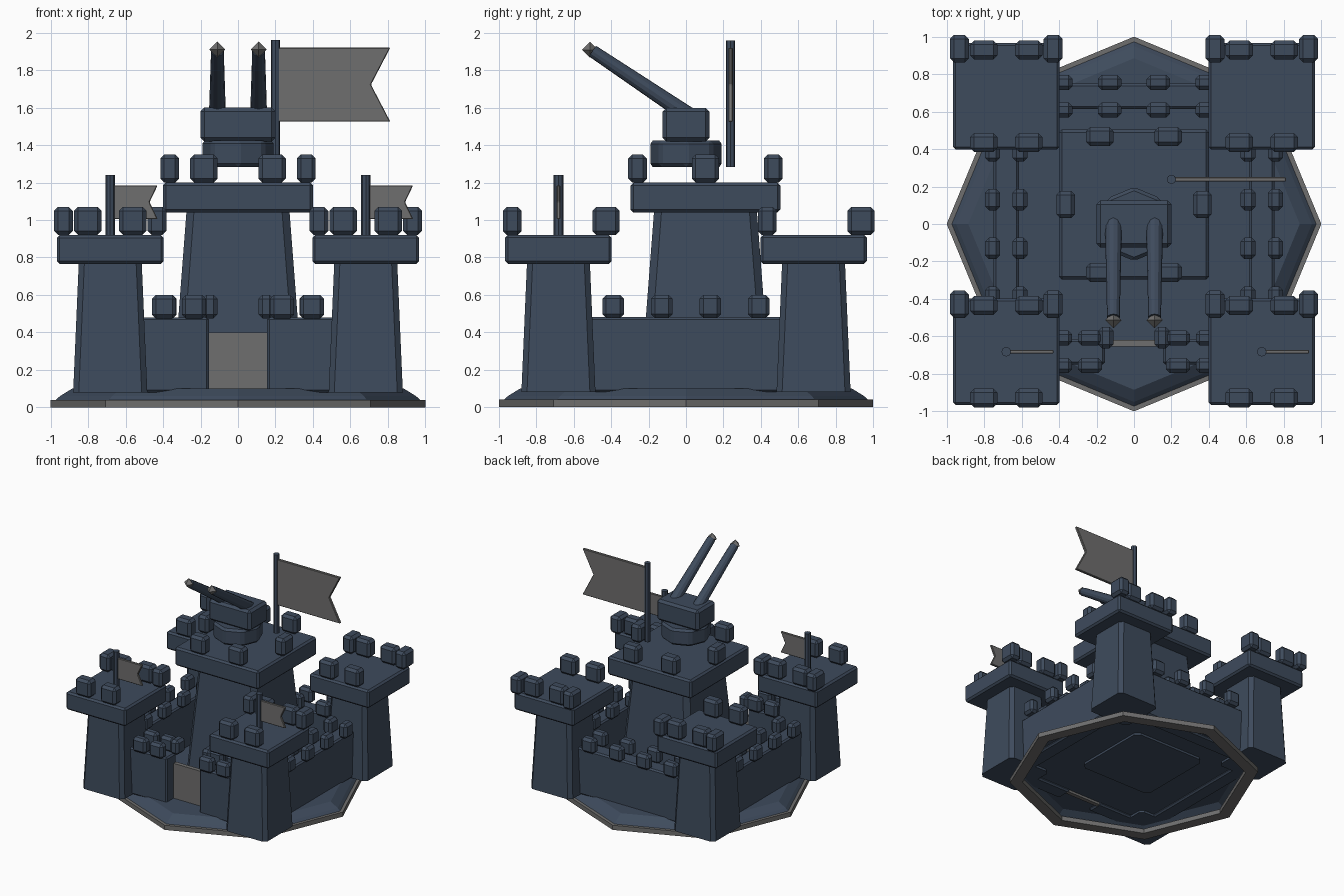
import bpy, bmesh, math
from mathutils import Matrix, Vector

if "Cube" in bpy.data.objects:
    bpy.data.objects.remove(bpy.data.objects["Cube"])


def material(name, rgb):
    m = bpy.data.materials.new(name)
    m.diffuse_color = (*rgb, 1)
    m.use_nodes = True
    m.node_tree.nodes["Principled BSDF"].inputs["Base Color"].default_value = m.diffuse_color
    return m


BLUE = material("slate blue stone", (0.048, 0.070, 0.108))
GREY = material("neutral grey", (0.159, 0.158, 0.156))


def finish(bm, name, mat):
    bmesh.ops.recalc_face_normals(bm, faces=bm.faces[:])
    me = bpy.data.meshes.new(name)
    bm.to_mesh(me)
    bm.free()
    me.materials.append(mat)
    ob = bpy.data.objects.new(name, me)
    bpy.context.collection.objects.link(ob)
    return ob


def bevel(bm, width, uprights_only=False):
    if not width:
        return
    edges = [e for e in bm.edges if not uprights_only
             or abs(e.verts[0].co.z - e.verts[1].co.z) > 0.1]
    bmesh.ops.bevel(bm, geom=edges, offset=width, segments=1,
                    affect='EDGES', clamp_overlap=True)


def block(name, cx, cy, w, d, z, edge=0.015, taper=1.0, uprights=False, mat=BLUE):
    """Chamfered box centred in plan; z is (bottom, top), taper scales the top."""
    bm = bmesh.new()
    bmesh.ops.create_cube(bm, size=1)
    for v in bm.verts:
        top = v.co.z > 0
        k = taper if top else 1
        v.co = Vector((cx + v.co.x * w * k, cy + v.co.y * d * k, z[1] if top else z[0]))
    bevel(bm, edge, uprights)
    return finish(bm, name, mat)


def merlon(name, cx, cy, w, d, z):
    return block(name, cx, cy, w, d, z, edge=0.021)


def rod(name, a, b, r1, r2, sides, mat=BLUE, edge=0):
    """Cylinder or cone between two points."""
    a, b = Vector(a), Vector(b)
    bm = bmesh.new()
    bmesh.ops.create_cone(bm, cap_ends=True, segments=sides, radius1=r1,
                          radius2=r2, depth=(b - a).length)
    bevel(bm, edge)
    rot = Vector((0, 0, 1)).rotation_difference(b - a).to_matrix().to_4x4()
    bm.transform(Matrix.Translation((a + b) / 2) @ rot)
    return finish(bm, name, mat)


def lathe(name, profile, mat, ring, sides=8):
    """Revolve (radius, z) points; a ring closes its section, else the top is capped."""
    bm = bmesh.new()
    loops = []
    for i in range(sides):
        t = 2 * math.pi * i / sides
        loops.append([bm.verts.new((r * math.cos(t), r * math.sin(t), z))
                      for r, z in profile])
    n = len(profile)
    for i in range(sides):
        p, q = loops[i], loops[(i + 1) % sides]
        for j in range(n if ring else n - 1):
            k = (j + 1) % n
            bm.faces.new((p[j], q[j], q[k], p[k]))
    if not ring:
        bm.faces.new([r[-1] for r in loops])
    return finish(bm, name, mat)


def flag(name, x, y, z, notch, thick):
    """Swallow-tail banner with its pole-side edge at x[0]."""
    bm = bmesh.new()
    pts = [(x[0], z[0]), (x[1], z[0]), (notch, sum(z) / 2), (x[1], z[1]), (x[0], z[1])]
    f = bm.faces.new([bm.verts.new((px, y - thick / 2, pz)) for px, pz in pts])
    ext = bmesh.ops.extrude_face_region(bm, geom=[f])
    for v in ext["geom"]:
        if isinstance(v, bmesh.types.BMVert):
            v.co.y += thick
    bevel(bm, 0.004)
    return finish(bm, name, GREY)


# Octagonal base: grey rim and hollow blue mound
lathe("base_rim", [(0.9, 0.0), (1.0, 0.0), (1.0, 0.04), (0.9, 0.04)], GREY, True)
lathe("base_mound", [(0.975, 0.038), (0.95, 0.06), (0.885, 0.1)], BLUE, False)

# Four corner towers
C = 0.682
for sx in (-1, 1):
    for sy in (-1, 1):
        cx, cy = sx * C, sy * C
        block("corner_tower", cx, cy, 0.396, 0.396, (0.08, 0.79), 0.03, 0.845, True)
        block("corner_tower_cap", cx, cy, 0.57, 0.57, (0.765, 0.92))
        for k in (-1, 1):
            for j in (-1, 1):
                merlon("tower_merlon", cx + k * 0.12, cy + j * 0.247, 0.146, 0.1, (0.92, 1.07))
            merlon("tower_side_merlon", cx + k * 0.25, cy + 0.254, 0.1, 0.146, (0.92, 1.07))
    # Small flags on the two front towers
    px = sx * C
    rod("small_flag_pole", (px, -C, 0.91), (px, -C, 1.24), 0.026, 0.026, 8)
    flag("small_flag", (px + 0.015, px + 0.253), -C, (1.005, 1.185), px + 0.21, 0.02)

# Side walls and back wall, each with two rows of merlons
steps = (-0.39, -0.13, 0.13, 0.39)
rows = (-0.073, 0.073)
for sx in (-1, 1):
    block("side_wall", sx * C, 0, 0.135, 1.1, (0.08, 0.48), 0.012)
    for r in rows:
        for s in steps:
            merlon("side_wall_merlon", sx * C + r, s, 0.08, 0.115, (0.475, 0.6))
block("back_wall", 0, C, 1.1, 0.135, (0.08, 0.48), 0.012)
for r in rows:
    for s in steps:
        merlon("back_wall_merlon", s, C + r, 0.125, 0.08, (0.475, 0.6))

# Front wall in two halves around the gate
for sx in (-1, 1):
    block("front_wall", sx * 0.355, -C, 0.4, 0.135, (0.08, 0.48), 0.012)
    for r in rows:
        for s in (0.235, 0.395):
            merlon("front_wall_merlon", sx * s, -C + r, 0.13, 0.08, (0.475, 0.6))
    merlon("gate_merlon", sx * 0.15, -0.607, 0.08, 0.115, (0.475, 0.6))
block("gate", 0, -0.637, 0.32, 0.035, (0.08, 0.4), 0, mat=GREY)

# Central keep
KY = 0.104
block("keep", 0, KY, 0.698, 0.698, (0.08, 1.06), 0.04, 0.785, True)
block("keep_cap", 0, KY, 0.8, 0.8, (1.04, 1.2))
for k in (-1, 1):
    for j in (-1, 1):
        merlon("keep_merlon", k * 0.182, KY + j * 0.363, 0.146, 0.1, (1.2, 1.35))
    merlon("keep_side_merlon", k * 0.365, KY, 0.1, 0.146, (1.2, 1.35))

# Gun turret floating over the keep, with twin barrels and grey tips
rod("turret_ring", (0, 0, 1.283), (0, 0, 1.425), 0.197, 0.197, 8, edge=0.018)
block("turret_housing", 0, 0, 0.4, 0.25, (1.42, 1.6), 0.02)
for sx in (-1, 1):
    x = sx * 0.11
    rod("gun_barrel", (x, 0.05, 1.535), (x, -0.5, 1.903), 0.046, 0.034, 12)
    bm = bmesh.new()
    bmesh.ops.create_uvsphere(bm, u_segments=4, v_segments=2, radius=0.043)
    bm.transform(Matrix.Translation((x, -0.513, 1.91)))
    finish(bm, "barrel_tip", GREY)

# Large flag beside the turret
rod("large_flag_pole", (0.2, 0.238, 1.283), (0.2, 0.238, 1.96), 0.025, 0.025, 8)
flag("large_flag", (0.21, 0.813), 0.238, (1.525, 1.92), 0.71, 0.024)
